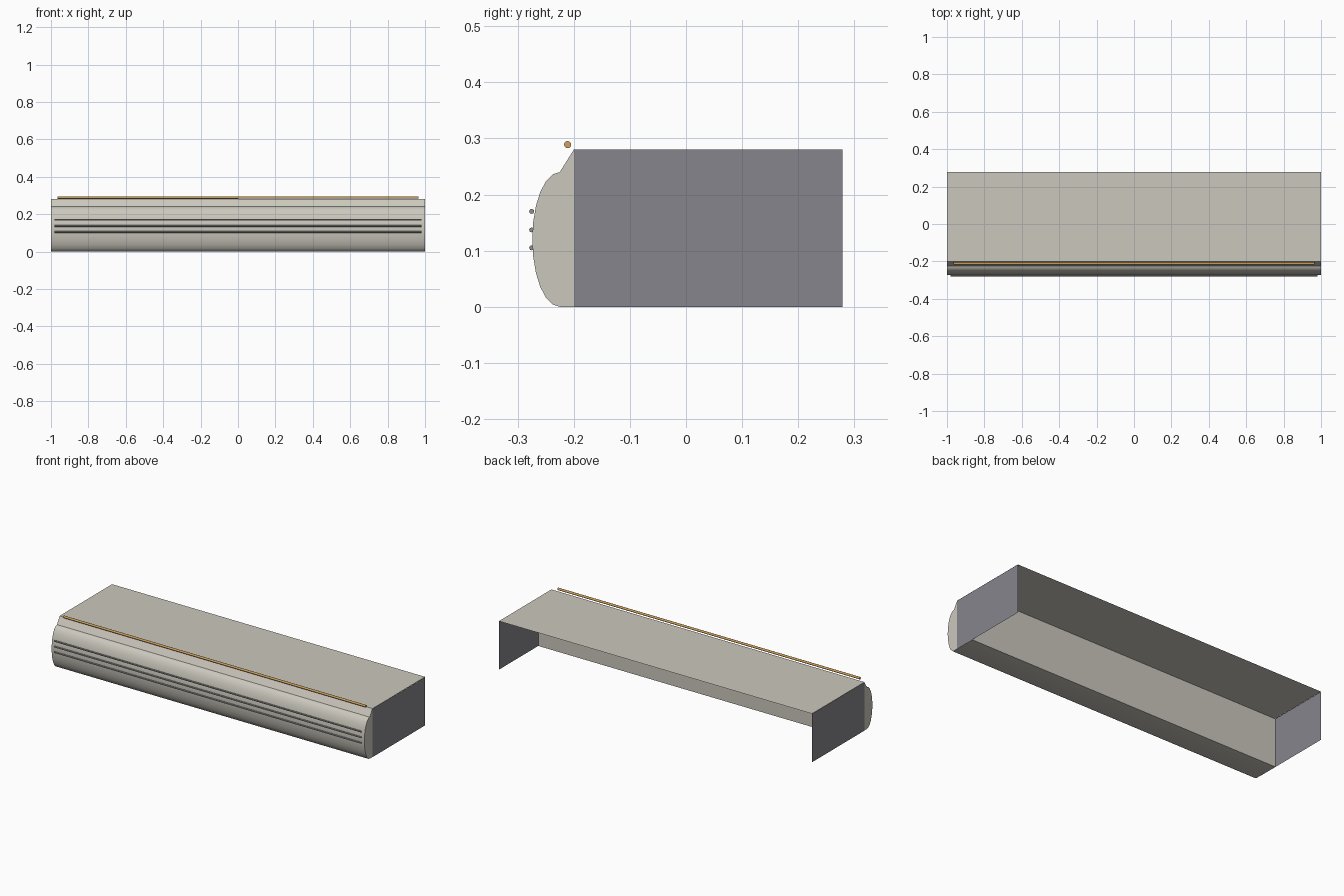
import bpy, bmesh, math
from mathutils import Matrix

if "Cube" in bpy.data.objects:
    bpy.data.objects.remove(bpy.data.objects["Cube"])


def material(name, rgb):
    m = bpy.data.materials.new(name)
    m.diffuse_color = (*rgb, 1)
    m.use_nodes = True
    m.node_tree.nodes["Principled BSDF"].inputs["Base Color"].default_value = m.diffuse_color
    return m


BEIGE = material("warm_beige", (0.60, 0.575, 0.51))
GREY = material("slate_grey", (0.24, 0.235, 0.265))
RIB = material("rib_grey", (0.27, 0.27, 0.26))
GOLD = material("gold", (0.62, 0.36, 0.11))


def finish(name, bm, mat, smooth=False):
    me = bpy.data.meshes.new(name)
    bm.to_mesh(me)
    bm.free()
    ob = bpy.data.objects.new(name, me)
    bpy.context.collection.objects.link(ob)
    me.materials.append(mat)
    if smooth:
        bpy.ops.object.select_all(action='DESELECT')
        ob.select_set(True)
        bpy.context.view_layer.objects.active = ob
        bpy.ops.object.shade_smooth_by_angle(angle=math.radians(35))
    return ob


def sheet(name, corners, mat):
    bm = bmesh.new()
    bm.faces.new([bm.verts.new(c) for c in corners])
    finish(name, bm, mat)


def rod(name, half, y, z, r, sides, mat):
    bm = bmesh.new()
    bmesh.ops.create_cone(bm, cap_ends=True, segments=sides, radius1=r, radius2=r, depth=2 * half,
                          matrix=Matrix.Translation((0, y, z)) @ Matrix.Rotation(math.pi / 2, 4, 'Y'))
    finish(name, bm, mat, True)


BACK, EDGE, TOP = 0.279, -0.20, 0.28

# Bullnose front: half ellipse with a sloped lip, extruded along x
profile = [(-0.08, 0), (-0.08, TOP), (EDGE, TOP)]
for i in range(13):
    a = math.pi * i / 12
    profile.append((-0.225 - 0.049 * math.sin(a), 0.12 + 0.12 * math.cos(a)))
bm = bmesh.new()
face = bm.faces.new([bm.verts.new((-0.999, y, z)) for y, z in profile])
ext = bmesh.ops.extrude_face_region(bm, geom=[face])
bmesh.ops.translate(bm, vec=(1.998, 0, 0), verts=[v for v in ext["geom"] if isinstance(v, bmesh.types.BMVert)])
bmesh.ops.recalc_face_normals(bm, faces=bm.faces)
finish("bullnose_front", bm, BEIGE, True)

# Open shell behind the front: top sheet and two end panels
sheet("top_panel", [(-1, EDGE, TOP + 0.0005), (1, EDGE, TOP + 0.0005),
                    (1, BACK, TOP + 0.0005), (-1, BACK, TOP + 0.0005)], BEIGE)
sheet("right_panel", [(1, EDGE, 0), (1, BACK, 0), (1, BACK, TOP), (1, EDGE, TOP)], GREY)
sheet("left_panel", [(-1, BACK, 0), (-1, EDGE, 0), (-1, EDGE, TOP), (-1, BACK, TOP)], GREY)

# Thin ribs across the front and the gold trim rod above the lip
for i, z in enumerate((0.105, 0.137, 0.17)):
    rod(f"front_rib_{i + 1}", 0.98, -0.275, z, 0.0045, 8, RIB)
rod("gold_trim", 0.965, -0.211, 0.289, 0.0065, 12, GOLD)
